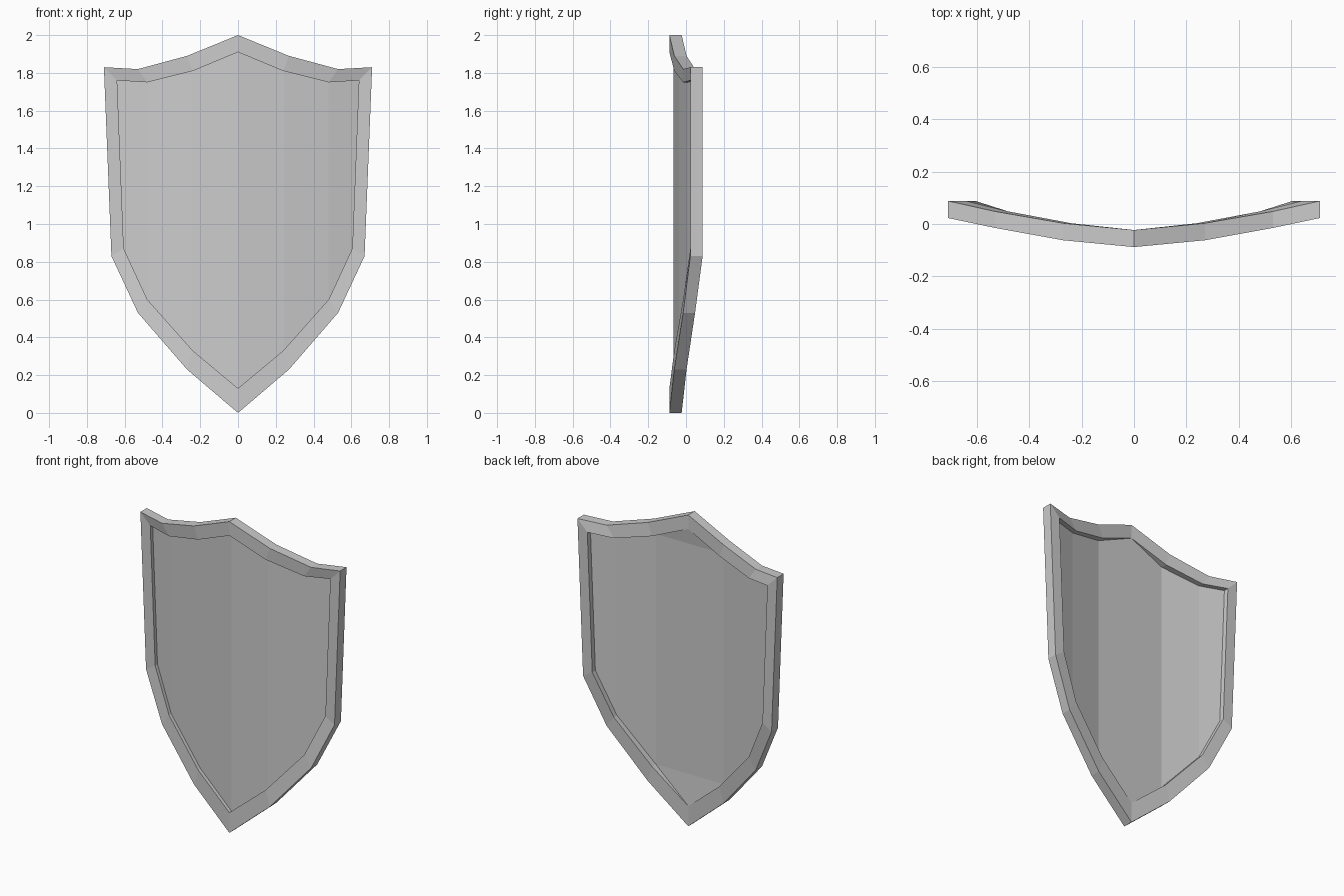
import bpy, bmesh

if "Cube" in bpy.data.objects:
    bpy.data.objects.remove(bpy.data.objects["Cube"])

# half outlines (x, z): top centre -> right corner -> bottom tip
OUTER = [(0, 2.0), (.27, 1.89), (.53, 1.82), (.71, 1.83),
         (.67, .83), (.53, .53), (.27, .23), (0, 0)]
INNER = [(0, 1.91), (.24, 1.81), (.48, 1.75), (.64, 1.76),
         (.605, .87), (.48, .60), (.24, .33), (0, .13)]

# depth of each layer from the centre line out to the corner
RIM_FRONT = [-.088, -.062, -.015, .023]
RIM_BACK = [-.023, .003, .048, .088]
PANEL_FRONT = [-.065, -.038, .008, .047]
PANEL_BACK = [-.023, -.036, .016, .056]

bm = bmesh.new()


def ring(half, depth):
    ys = depth + depth[::-1]
    pts = [(x, y, z) for (x, z), y in zip(half, ys)]
    pts += [(-x, y, z) for x, y, z in pts[6:0:-1]]
    return [bm.verts.new(p) for p in pts]


def bridge(a, b):
    n = len(a)
    for i in range(n):
        j = (i + 1) % n
        bm.faces.new((a[i], a[j], b[j], b[i]))


def panel(r, start):
    # vertical strips on both sides of the centre
    for i in range(start, 3):
        bm.faces.new((r[i], r[i + 1], r[6 - i], r[7 - i]))
        bm.faces.new((r[-i], r[-i - 1], r[8 + i], r[7 + i]))


# rim: front, outer wall, back
out_f, out_b = ring(OUTER, RIM_FRONT), ring(OUTER, RIM_BACK)
in_f, in_b = ring(INNER, RIM_FRONT), ring(INNER, RIM_BACK)
bridge(out_f, in_f)
bridge(out_f, out_b)
bridge(out_b, in_b)

# recessed front panel with a centre crease
pan_f = ring(INNER, PANEL_FRONT)
bridge(in_f, pan_f)
panel(pan_f, 0)

# recessed back panel with one flat middle strip
pan_b = ring(INNER, PANEL_BACK)
bridge(in_b, pan_b)
panel(pan_b, 1)
for ids in ((1, 6, 8, 13), (0, 1, 13), (7, 6, 8)):
    bm.faces.new([pan_b[i] for i in ids])

bmesh.ops.remove_doubles(bm, verts=bm.verts, dist=1e-4)
bmesh.ops.recalc_face_normals(bm, faces=bm.faces)

mesh = bpy.data.meshes.new("shield")
bm.to_mesh(mesh)
bm.free()
bpy.context.collection.objects.link(bpy.data.objects.new("shield", mesh))
